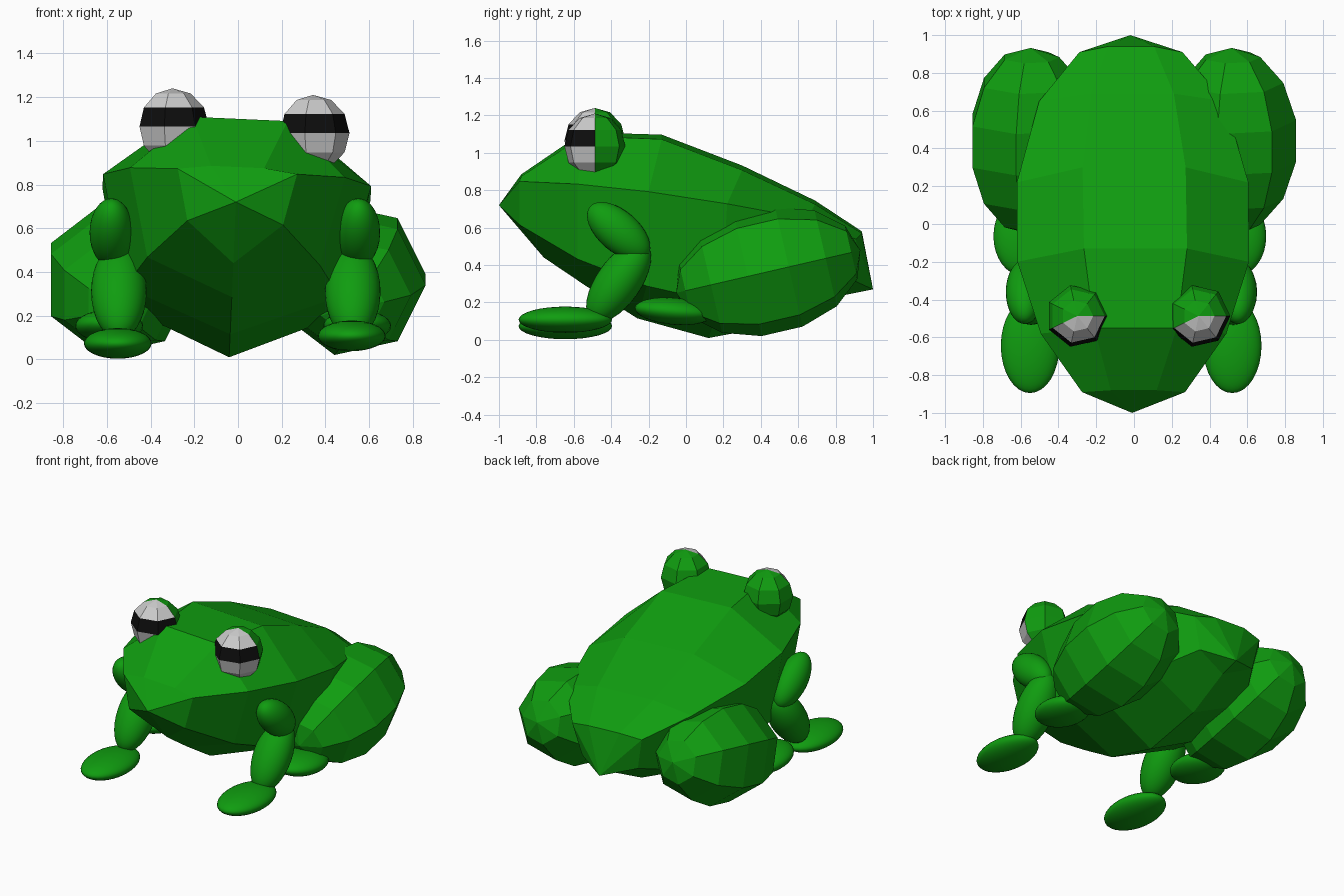
import bpy, bmesh
from math import sin, cos, pi, radians

if "Cube" in bpy.data.objects:
    bpy.data.objects.remove(bpy.data.objects["Cube"])


def material(name, rgb):
    m = bpy.data.materials.new(name)
    m.diffuse_color = (*rgb, 1)
    m.use_nodes = True
    m.node_tree.nodes["Principled BSDF"].inputs["Base Color"].default_value = m.diffuse_color
    return m


GREEN = material("skin_green", (0.005, 0.335, 0.005))
WHITE = material("eye_white", (0.8, 0.8, 0.8))
BLACK = material("eye_black", (0.004, 0.004, 0.004))
N = 7  # sides of every low-poly part


def loft(name, start, rings, end, loc=(0, 0, 0), tilt=0, pick=None):
    """Skin rings of N points between two poles, flat shaded."""
    bm = bmesh.new()
    a, b = bm.verts.new(start), bm.verts.new(end)
    rows = [[bm.verts.new(p) for p in r] for r in rings]
    for i in range(N):
        j = (i + 1) % N
        bm.faces.new((a, rows[0][i], rows[0][j]))
        bm.faces.new((b, rows[-1][j], rows[-1][i]))
        for r, s in zip(rows, rows[1:]):
            bm.faces.new((r[i], s[i], s[j], r[j]))
    bmesh.ops.recalc_face_normals(bm, faces=bm.faces)
    if pick:
        for f in bm.faces:
            f.material_index = pick(f.calc_center_median())
    me = bpy.data.meshes.new(name)
    bm.to_mesh(me)
    bm.free()
    for m in (GREEN, WHITE, BLACK) if pick else (GREEN,):
        me.materials.append(m)
    ob = bpy.data.objects.new(name, me)
    ob.location = loc
    ob.rotation_euler = (radians(tilt), 0, 0)
    bpy.context.collection.objects.link(ob)


def ellipsoid(name, loc, size, tilt=0):
    bpy.ops.mesh.primitive_uv_sphere_add(segments=32, ring_count=16, location=loc,
                                         rotation=(radians(tilt), 0, 0))
    ob = bpy.context.object
    ob.name = name
    ob.scale = size
    ob.data.materials.append(GREEN)
    bpy.ops.object.shade_smooth()


# Body: per ring, (y, z) of top, upper side, lower side and belly points
profile = [
    [(-.88, .88), (-.89, .86), (-.89, .625), (-.76, .44)],
    [(-.55, 1.10), (-.58, .855), (-.58, .45), (-.53, .285)],
    [(-.13, 1.085), (-.20, .82), (-.21, .31), (-.26, .115)],
    [(.30, .92), (.22, .755), (.19, .22), (.12, .01)],
    [(.69, .735), (.65, .67), (.60, .25), (.55, .09)],
    [(.94, .575), (.91, .55), (.89, .33), (.85, .24)],
]
ROLL = 0.045
body = []
for k, row in enumerate(profile):
    radius = 0.645 * sin((k + 1) * pi / 7)
    ring = []
    for i, c in enumerate((0, 1, 2, 3, 2, 1, 0)):
        x = radius * sin((i + .5) * 2 * pi / N)
        y, z = row[c]
        ring.append((x + (z - .8) * ROLL - .005, y, z - x * ROLL))
    body.append(ring)
loft("body", (-.01, -1, .72), body, (-.02, 1, .27))

# Thigh and eye rings
angles = [i * 2 * pi / N for i in range(N)]
thigh = [[(.35 * sin(t) * cos(a), -.505 * cos(t), .345 * sin(t) * sin(a)) for a in angles]
         for t in (k * pi / 7 for k in range(1, 7))]
eye = [[(.167 * sin(t) * cos(a), .167 * sin(t) * sin(a), .175 * cos(t)) for a in angles]
       for t in (k * pi / 6 for k in range(1, 6))]


def eye_colour(c):
    if c.y > -.01:
        return 0
    return 2 if 0 < c.z < .08 else 1


# Both sides are shifted copies; the whole body leans slightly to the right
for side, dx, dz in (("left", -1.07, .03), ("right", 0, 0)):
    loft("thigh_" + side, (0, -.505, 0), thigh, (0, .505, 0),
         (.517 + dx * .995, .44, .365), 13)
    loft("eye_" + side, (0, 0, .175), eye, (0, 0, -.175),
         (.343 if dx == 0 else -.3, -.487, 1.035 + dz), 0, eye_colour)
    ellipsoid("upper_arm_" + side, (.55 + dx * 1.055, -.36, .58), (.1, .11, .203), 49)
    ellipsoid("forearm_" + side, (.525 + dx, -.36, .31), (.127, .12, .25), -35)
    ellipsoid("front_foot_" + side, (.52 + dx, -.645, .108 - dz * 1.15), (.155, .25, .07))
    ellipsoid("back_foot_" + side, (.545 + dx * 1.06, -.065, .153), (.155, .21, .072), -5)
